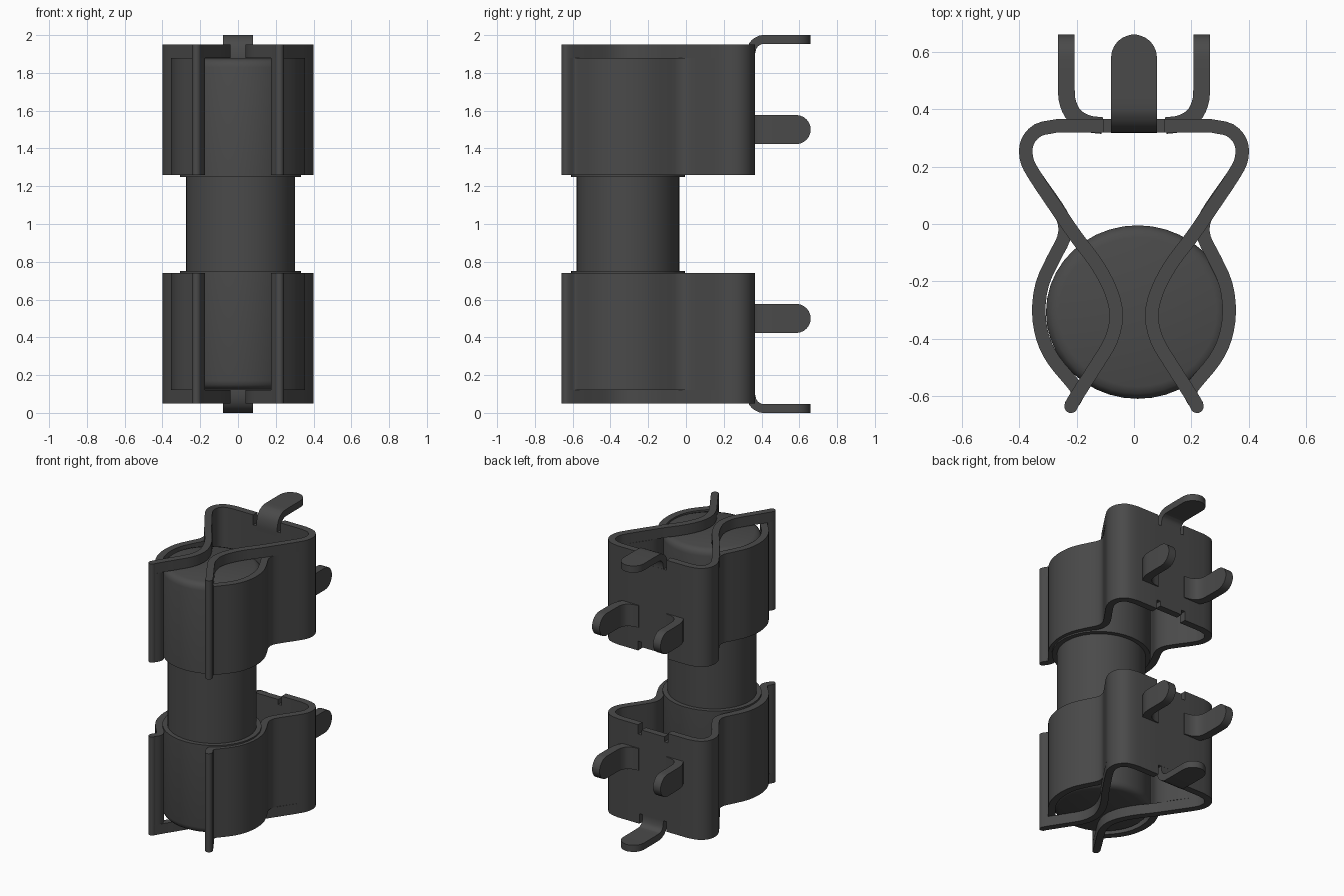
import bpy, bmesh, math
from mathutils import Vector

if "Cube" in bpy.data.objects:
    bpy.data.objects.remove(bpy.data.objects["Cube"])

metal = bpy.data.materials.new("dark grey")
metal.diffuse_color = (0.068, 0.068, 0.068, 1)
metal.use_nodes = True
metal.node_tree.nodes["Principled BSDF"].inputs["Base Color"].default_value = metal.diffuse_color


def finish(bm, name, angle=35):
    bmesh.ops.recalc_face_normals(bm, faces=bm.faces)
    me = bpy.data.meshes.new(name)
    bm.to_mesh(me)
    bm.free()
    ob = bpy.data.objects.new(name, me)
    bpy.context.collection.objects.link(ob)
    me.materials.append(metal)
    bpy.ops.object.select_all(action='DESELECT')
    ob.select_set(True)
    bpy.context.view_layer.objects.active = ob
    bpy.ops.object.shade_smooth_by_angle(angle=math.radians(angle))
    return ob


def smooth_path(ctrl, n=3):
    # Catmull-Rom curve through the control points
    p = [Vector(c) for c in ctrl]
    p = [2 * p[0] - p[1]] + p + [2 * p[-1] - p[-2]]
    out = []
    for i in range(1, len(p) - 2):
        a, b, c, d = p[i - 1:i + 3]
        for k in range(n):
            t = k / n
            out.append(0.5 * (2 * b + (c - a) * t + (2 * a - 5 * b + 4 * c - d) * t * t
                              + (3 * b - a - 3 * c + d) * t ** 3))
    return out + [p[-2]]


def round_end(path, r, steps=6):
    # resample the last stretch of length r; return path and relative widths
    end = path[-1]
    keep = [q for q in path if (q - end).length > r * 1.02]
    direction = (end - keep[-1]).normalized()
    widths = [1.0] * len(keep)
    for k in range(steps + 1):
        a = math.pi / 2 * k / steps
        keep.append(end - direction * r * (1 - math.sin(a)))
        widths.append(max(math.cos(a), 0.12))
    return keep, widths


def strip(name, path, thick, lo, hi, put):
    # bent sheet: path with thickness, spanning lo..hi across; put() maps to 3D
    bm = bmesh.new()
    rings = []
    n = len(path)
    for i, p in enumerate(path):
        d = (path[min(i + 1, n - 1)] - path[max(i - 1, 0)]).normalized()
        off = Vector((-d.y, d.x)) * thick[i] / 2
        a, b = p + off, p - off
        rings.append([bm.verts.new(put(q.x, q.y, w))
                      for q, w in ((a, lo[i]), (b, lo[i]), (b, hi[i]), (a, hi[i]))])
    for r0, r1 in zip(rings, rings[1:]):
        for j in range(4):
            k = (j + 1) % 4
            bm.faces.new((r0[j], r0[k], r1[k], r1[j]))
    bm.faces.new(rings[0])
    bm.faces.new(rings[-1])
    return finish(bm, name)


def box(name, x0, x1, y0, y1, z0, z1):
    bm = bmesh.new()
    bmesh.ops.create_cube(bm, size=1)
    for v in bm.verts:
        v.co = ((x0 + x1) / 2 + v.co.x * (x1 - x0), (y0 + y1) / 2 + v.co.y * (y1 - y0),
                (z0 + z1) / 2 + v.co.z * (z1 - z0))
    return finish(bm, name)


# Fuse body: capped tube, slightly flattened front to back
half = [(0.288, 0.25), (0.32, 0.25), (0.32, 0.83), (0.314, 0.852), (0.3, 0.867), (0.275, 0.875)]
profile = [(r, 1 - h) for r, h in reversed(half)] + [(r, 1 + h) for r, h in half]
bm = bmesh.new()
N = 40
rings = [[bm.verts.new((0.013 + r * math.cos(2 * math.pi * k / N),
                        -0.307 + 0.945 * r * math.sin(2 * math.pi * k / N), z))
          for k in range(N)] for r, z in profile]
for r0, r1 in zip(rings, rings[1:]):
    for k in range(N):
        bm.faces.new((r0[k], r0[(k + 1) % N], r1[(k + 1) % N], r1[k]))
bm.faces.new(rings[0])
bm.faces.new(rings[-1])
finish(bm, "capped_tube", 40)

# Clip outlines (right half, centre of the sheet)
T = 0.047
corner = [(0.27, 0.342), (0.335, 0.327), (0.372, 0.285), (0.375, 0.23), (0.35, 0.175)]
tip = [(0.218, -0.63), (0.226, -0.658)]
hug = corner + [(0.27, 0.06), (0.243, 0.005), (0.245, -0.05), (0.28, -0.12), (0.32, -0.21),
                (0.332, -0.307), (0.317, -0.4), (0.28, -0.475), (0.22, -0.548),
                (0.198, -0.58), (0.202, -0.605)] + tip
stop = corner + [(0.27, 0.055), (0.2, -0.047), (0.13, -0.14), (0.08, -0.235), (0.062, -0.32),
                 (0.08, -0.405), (0.13, -0.49), (0.175, -0.56)] + tip
side_tab = [(0.11, 0.343), (0.16, 0.35), (0.205, 0.375), (0.23, 0.42), (0.236, 0.48),
            (0.236, 0.66)]
end_tab = [(0.342, 0.85), (0.342, 0.90), (0.355, 0.945), (0.385, 0.97), (0.43, 0.977),
           (0.66, 0.977)]

for s, label in ((1, "upper"), (-1, "lower")):
    # Each side: gripping arm, crossing end stop and side tab
    for m, side in ((1, "right"), (-1, "left")):
        put = lambda x, y, w: (m * x, y, 1 + s * w)
        for part, ctrl, x0, lo, hi in (("grip_arm", hug, 0.115, 0.26, 0.88),
                                       ("end_stop", stop, 0.105, 0.88, 0.95)):
            path = [Vector((x0, 0.342))] + smooth_path(ctrl)
            path, w = round_end(path, T / 2, 5)
            n = len(path)
            strip(f"{label}_{side}_{part}", path, [T * q for q in w], [lo] * n, [hi] * n, put)
        path, w = round_end(smooth_path(side_tab), 0.077)
        strip(f"{label}_{side}_solder_tab", path, [0.058] * len(path),
              [0.5 - 0.077 * q for q in w], [0.5 + 0.077 * q for q in w], put)

    # Middle of the back wall with its notched inner edge
    y0, y1 = 0.342 - T / 2, 0.342 + T / 2
    for part, x, a, b in (("back_panel", 0.115, 0.325, 0.88), ("notch_stub", 0.088, 0.29, 0.325)):
        z = sorted((1 + s * a, 1 + s * b))
        box(f"{label}_{part}", -x, x, y0, y1, *z)

    # Bent end tab
    path, w = round_end(smooth_path(end_tab), 0.08)
    strip(f"{label}_end_tab", path, [T] * len(path), [-0.08 * q for q in w],
          [0.08 * q for q in w], lambda y, h, x: (x, y, 1 + s * h))
